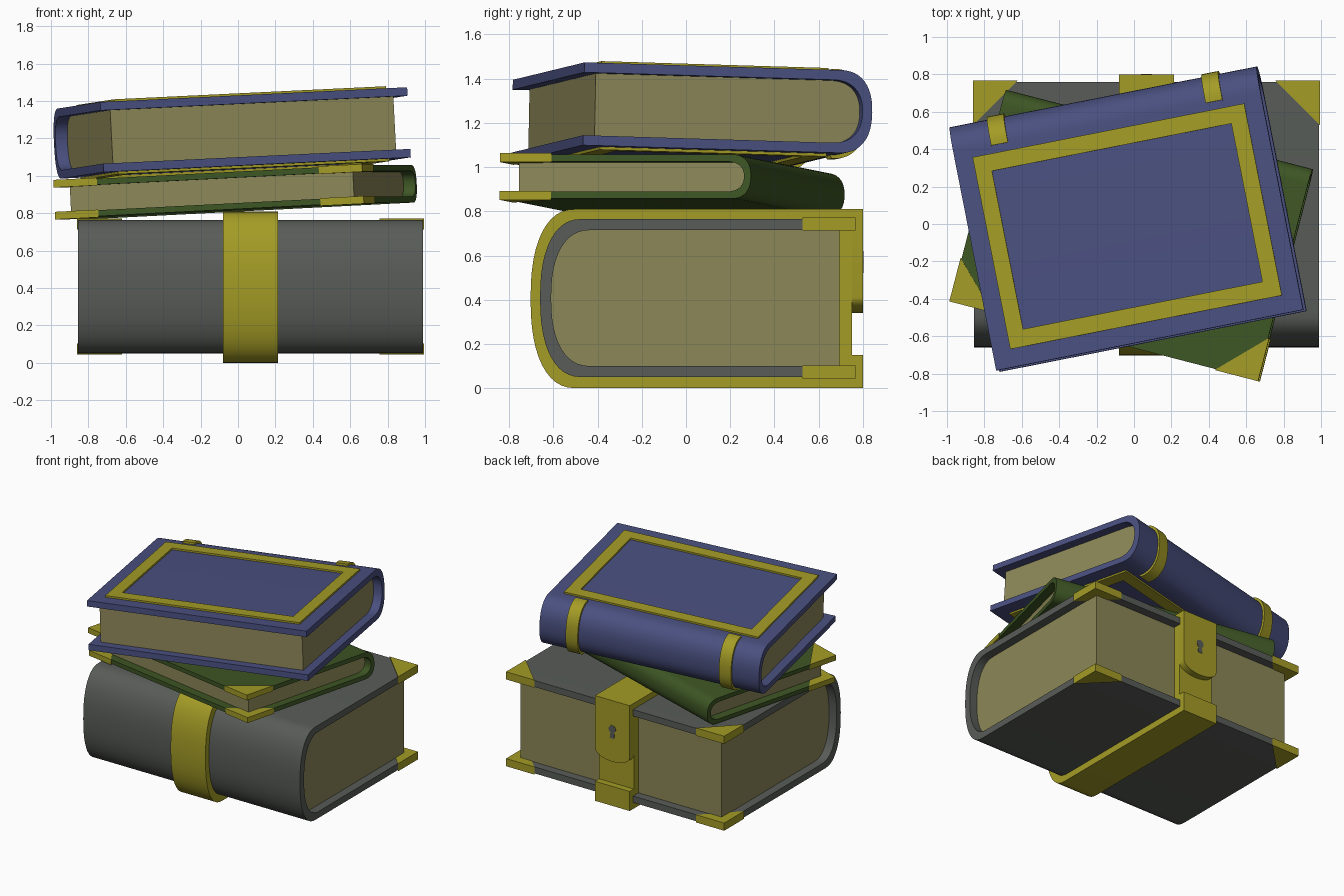
import bpy, math
from mathutils import Matrix, Vector

if "Cube" in bpy.data.objects:
    bpy.data.objects.remove(bpy.data.objects["Cube"])


def material(name, r, g, b):
    lin = lambda c: ((c / 255 + 0.055) / 1.055) ** 2.4
    m = bpy.data.materials.new(name)
    m.diffuse_color = (lin(r), lin(g), lin(b), 1)
    m.use_nodes = True
    m.node_tree.nodes["Principled BSDF"].inputs["Base Color"].default_value = m.diffuse_color
    return m


GREY = material("charcoal grey", 88, 92, 87)
BLUE = material("dusk blue", 74, 80, 128)
GREEN = material("forest green", 62, 86, 36)
GOLD = material("old gold", 164, 156, 38)
PAPER = material("aged paper", 140, 135, 88)


def prism(name, polys, axis, lo, hi, mat, place):
    """Extrude touching 2D polygons along an axis into one closed solid."""
    ids, faces = {}, []
    for poly in polys:
        faces.append([ids.setdefault((round(u, 5), round(v, 5)), len(ids)) for u, v in poly])
    pts, n = list(ids), len(ids)
    put = {"x": lambda u, v, w: (w, u, v), "y": lambda u, v, w: (u, w, v),
           "z": lambda u, v, w: (u, v, w)}[axis]
    verts = [put(u, v, w) for w in (lo, hi) for u, v in pts]
    edges = {(f[i], f[(i + 1) % len(f)]) for f in faces for i in range(len(f))}
    solid = [f[::-1] for f in faces] + [[i + n for i in f] for f in faces]
    solid += [[a, b, b + n, a + n] for a, b in edges if (b, a) not in edges]
    me = bpy.data.meshes.new(name)
    me.from_pydata(verts, [], solid)
    me.materials.append(mat)
    ob = bpy.data.objects.new(name, me)
    bpy.context.collection.objects.link(ob)
    # make all normals face outward
    import bmesh
    bm = bmesh.new()
    bm.from_mesh(me)
    bmesh.ops.recalc_face_normals(bm, faces=bm.faces)
    bm.to_mesh(me)
    bm.free()
    ob.matrix_world = place
    bpy.ops.object.select_all(action="DESELECT")
    ob.select_set(True)
    bpy.context.view_layer.objects.active = ob
    bpy.ops.object.shade_smooth_by_angle(angle=math.radians(30))
    return ob


def spine_curve(fore, spine, z0, z1, depth, n=24):
    """Side profile of a book: flat boards joined by a rounded spine."""
    p, mid, half = 2 / 2.35, (z0 + z1) / 2, (z1 - z0) / 2
    pts = [(fore, z0)]
    for i in range(n + 1):
        t = -math.pi / 2 + math.pi * i / n
        c, s = max(math.cos(t), 0), math.sin(t)
        pts.append((spine - depth + depth * c ** p,
                    mid + math.copysign(half * abs(s) ** p, s)))
    return pts + [(fore, z1)]


def shell(name, fore, spine, z0, z1, depth, t, x0, x1, mat, place):
    """C-shaped wrap of thickness t following the spine profile."""
    outer = spine_curve(fore, spine, z0, z1, depth)
    inner = spine_curve(fore, spine - t, z0 + t, z1 - t, depth - 0.2 * t)
    quads = [[outer[i], outer[i + 1], inner[i + 1], inner[i]] for i in range(len(outer) - 1)]
    return prism(name, quads, "x", x0, x1, mat, place)


def book(name, L, W, H, t, depth, mat, place):
    """Cover and page block; spine on local +y, bottom at local z = 0."""
    shell(name + "_cover", -W / 2, W / 2, 0, H, depth, t, -L / 2, L / 2, mat, place)
    k = t - 0.003
    pages = spine_curve(-W / 2 + 0.065, W / 2 - k, k, H - k, depth - 0.2 * k)
    prism(name + "_pages", [pages], "x", -L / 2 + 0.065, L / 2 - 0.065, PAPER, place)


def corners(name, L, W, H, t, place, leg=0.24, e=0.006):
    """Triangular metal plates on the four fore-edge corners."""
    for sx in (-1, 1):
        x, y = sx * (L / 2 + e), -W / 2 - e
        tri = [(x, y), (x - sx * leg, y), (x, y + leg)]
        for side, lo, hi in (("lower", -e, t + 0.003), ("upper", H - t - 0.003, H + e)):
            prism(f"{name}_{side}_corner", [tri], "z", lo, hi, GOLD, place)


def placed(x, y, z, turn, tip_y=0, tip_x=0):
    R = lambda a, ax: Matrix.Rotation(math.radians(a), 4, ax)
    return Matrix.Translation(Vector((x, y, z))) @ R(turn, "Z") @ R(tip_y, "Y") @ R(tip_x, "X")


# Bottom grey book with strap and clasp
P1 = placed(0.067, 0.05, 0.05, 180)
book("grey_book", 1.845, 1.42, 0.715, 0.05, 0.19, GREY, P1)
corners("grey_book", 1.845, 1.42, 0.715, 0.05, P1)
SW = 0.148
shell("strap", -0.70, 0.753, -0.05, 0.76, 0.205, 0.05, -SW, SW, GOLD, P1)
prism("strap_back_plate", [[(-SW, 0.003), (SW, 0.003), (SW, 0.712), (-SW, 0.712)]],
      "y", -0.70, -0.64, GOLD, P1)
prism("strap_lower_end", [[(-SW, -0.05), (SW, -0.05), (SW, 0.10), (-SW, 0.10)]],
      "y", -0.75, -0.70, GOLD, P1)
# clasp tab with curved lower edge
arc = [(SW * math.sin(a), 0.36 - 0.07 * math.cos(a))
       for a in [math.pi * (i / 16 - 0.5) for i in range(17)]]
prism("clasp_tab", [arc + [(SW, 0.76), (-SW, 0.76)]], "y", -0.75, -0.70, GOLD, P1)
# keyhole: round head and flared slot
head = [(0.03 * math.cos(math.radians(a)), 0.54 + 0.03 * math.sin(math.radians(a)))
        for a in range(-60, 241, 20)]
prism("keyhole", [head + [(-0.02, 0.47), (0.02, 0.47)]], "y", -0.753, -0.745, GREY, P1)

# Middle green book
P2 = placed(-0.005, -0.06, 0.815, -14.5, -2.85)
book("green_book", 1.695, 1.165, 0.20, 0.032, 0.09, GREEN, P2)
corners("green_book", 1.695, 1.165, 0.20, 0.032, P2)

# Top blue book with framed boards and spine bands
P3 = placed(-0.025, 0.024, 1.04, 11.2, -2.7, -1.7)
L, W, H = 1.675, 1.33, 0.375
book("blue_book", L, W, H, 0.045, 0.15, BLUE, P3)
rect = lambda a, b: [(sx * a, sy * b - 0.045) for sx, sy in ((-1, -1), (1, -1), (1, 1), (-1, 1))]
out, inn = rect(0.741, 0.523), rect(0.653, 0.431)
ring = [[out[i], out[(i + 1) % 4], inn[(i + 1) % 4], inn[i]] for i in range(4)]
prism("lower_board_frame", ring, "z", -0.013, 0.002, GOLD, P3)
prism("upper_board_frame", ring, "z", H - 0.002, H + 0.013, GOLD, P3)
for x in (-0.585, 0.585):
    shell("spine_band", W / 2 - 0.145, W / 2 + 0.016, -0.016, H + 0.016, 0.155, 0.022,
          x - 0.046, x + 0.046, GOLD, P3)
